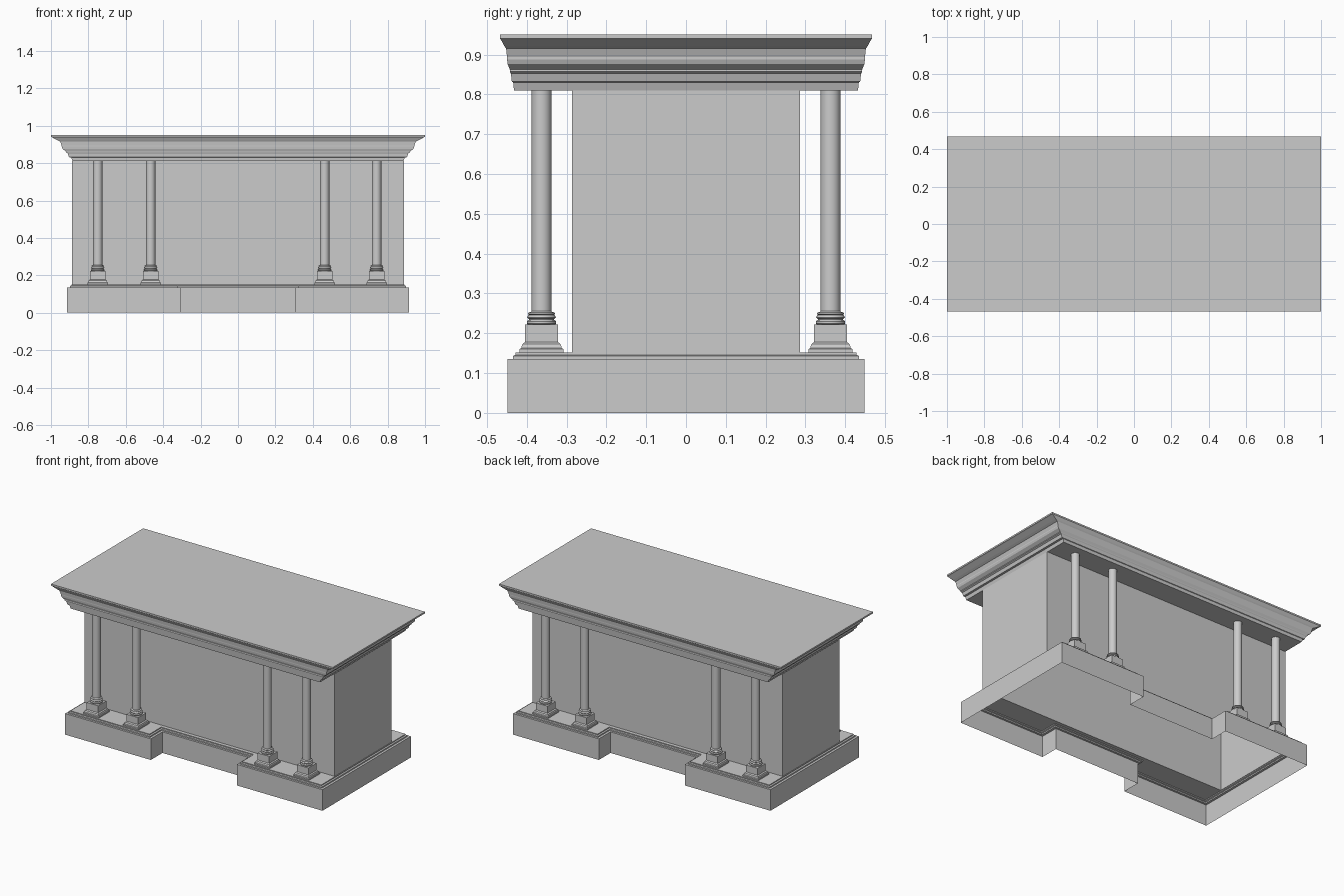
import bpy, bmesh, math

if "Cube" in bpy.data.objects:
    bpy.data.objects.remove(bpy.data.objects["Cube"])


def finish(name, bm):
    bmesh.ops.remove_doubles(bm, verts=bm.verts, dist=1e-5)
    bmesh.ops.recalc_face_normals(bm, faces=bm.faces)
    me = bpy.data.meshes.new(name)
    bm.to_mesh(me)
    bm.free()
    ob = bpy.data.objects.new(name, me)
    bpy.context.collection.objects.link(ob)
    return ob


def loft(bm, rings, cap_bottom=False, cap_top=False):
    """Bridge a stack of point rings that share one point count."""
    loops = [[bm.verts.new(p) for p in ring] for ring in rings]
    n = len(loops[0])
    for a, b in zip(loops, loops[1:]):
        for i in range(n):
            j = (i + 1) % n
            bm.faces.new((a[i], a[j], b[j], b[i]))
    if cap_bottom:
        bm.faces.new(loops[0][::-1])
    if cap_top:
        bm.faces.new(loops[-1])


def rect(hx, hy, z, cx=0, cy=0):
    return [(cx - hx, cy - hy, z), (cx + hx, cy - hy, z),
            (cx + hx, cy + hy, z), (cx - hx, cy + hy, z)]


def notched(hx, hy, nx, ny, z):
    """Rectangle with a recess in the middle of the front and back."""
    half = [(-hx, -hy, z), (-nx, -hy, z), (-nx, -ny, z),
            (nx, -ny, z), (nx, -hy, z), (hx, -hy, z)]
    return half + [(-x, -y, z) for x, y, z in half]


# Hollow stepped plinth, open underneath, with its ledge reaching the body
bm = bmesh.new()
steps = [(0, 0), (0, .135), (.013, .135), (.013, .143), (.020, .146), (.020, .152)]
rings = [notched(.913 - d * 1.15, .448 - d, .305 + d * 1.15, .33 - d, z) for d, z in steps]
rings.append(notched(.887, .287, .328, .287, .152))
loft(bm, rings)
finish("plinth", bm)

# Body walls
bm = bmesh.new()
loft(bm, [rect(.887, .287, .152), rect(.887, .287, .81)])
finish("body_walls", bm)

# Cornice: the moulding projects further at the ends than at the front
bm = bmesh.new()
cornice = [(0, .81), (.06, .83), (.16, .832), (.22, .852), (.30, .857), (.30, .862),
           (.46, .876), (.50, .888), (.50, .894), (.57, .915), (.70, .922),
           (.95, .938), (1, .94), (1, .95)]
loft(bm, [rect(.885 + .115 * t, .432 + .035 * t, z) for t, z in cornice], True, True)
finish("cornice", bm)

# Columns: square pedestal, round base mouldings and plain shaft
pedestal = [(.055, .152), (.055, .160), (.051, .163), (.048, .173), (.044, .176),
            (.041, .178), (.041, .222)]
shaft = [(.034, .222), (.037, .225), (.037, .230), (.034, .233), (.031, .234), (.031, .236),
         (.034, .237), (.036, .240), (.034, .244), (.031, .246), (.034, .248),
         (.033, .252), (.027, .254), (.025, .256), (.025, .81)]
SIDES = 32
for side, cy in (("front", -.363), ("back", .363)):
    for k, cx in enumerate((-.75, -.467, .463, .741)):
        bm = bmesh.new()
        loft(bm, [rect(h, h, z, cx, cy) for h, z in pedestal], False, True)
        finish(f"{side}_pedestal_{k + 1}", bm)

        bm = bmesh.new()
        loft(bm, [[(cx + r * math.cos(2 * math.pi * i / SIDES),
                    cy + r * math.sin(2 * math.pi * i / SIDES), z) for i in range(SIDES)]
                  for r, z in shaft])
        col = finish(f"{side}_column_{k + 1}", bm)
        bpy.ops.object.select_all(action='DESELECT')
        col.select_set(True)
        bpy.context.view_layer.objects.active = col
        bpy.ops.object.shade_smooth_by_angle(angle=math.radians(35))
